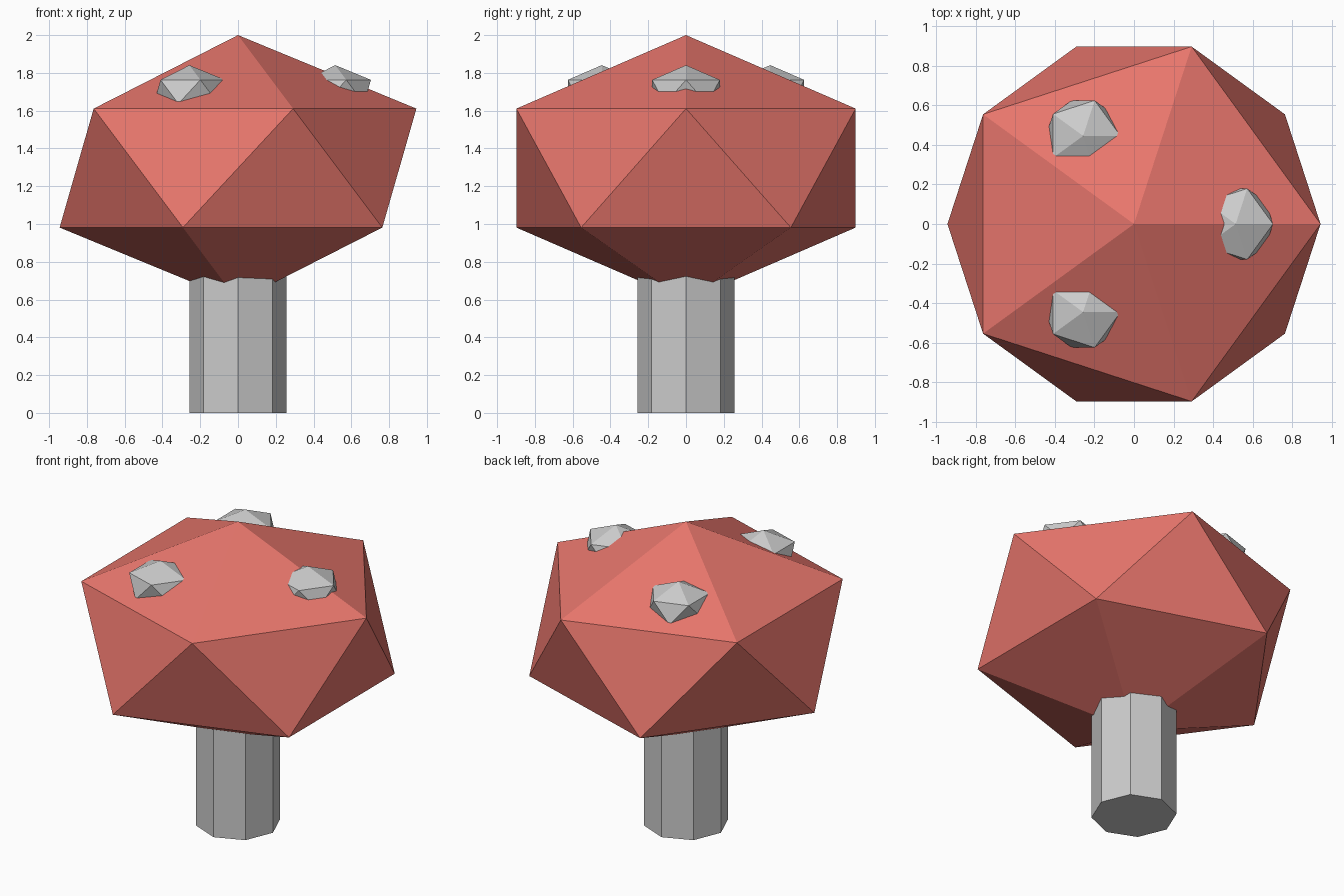
import bpy
from math import cos, sin, radians

if "Cube" in bpy.data.objects:
    bpy.data.objects.remove(bpy.data.objects["Cube"])


def ico(name, centre, scale):
    # squashed 20-sided gem, flat shaded
    bpy.ops.mesh.primitive_ico_sphere_add(subdivisions=1, radius=1, location=centre)
    ob = bpy.context.object
    ob.name = name
    ob.scale = scale
    bpy.ops.object.transform_apply(location=False, rotation=False, scale=True)
    bpy.ops.object.shade_flat()
    return ob


# stem, running up into the cap
STEM_TOP = 0.85
bpy.ops.mesh.primitive_cylinder_add(vertices=8, radius=0.257, depth=STEM_TOP,
                                    location=(0, 0, STEM_TOP / 2))
bpy.context.object.name = "stem"

# cap
red = bpy.data.materials.new("cap_red")
red.diffuse_color = (0.8, 0.18, 0.15, 1)
red.use_nodes = True
red.node_tree.nodes["Principled BSDF"].inputs["Base Color"].default_value = red.diffuse_color
cap = ico("cap", (0, 0, 1.296), (1.056, 1.056, 0.704))
cap.data.materials.append(red)

# three spots sunk into the top of the cap
for i in range(3):
    a = radians(120 * i)
    ico(f"spot_{i + 1}", (0.515 * cos(a), 0.515 * sin(a), 1.70),
        (0.211, 0.211, 0.141))
